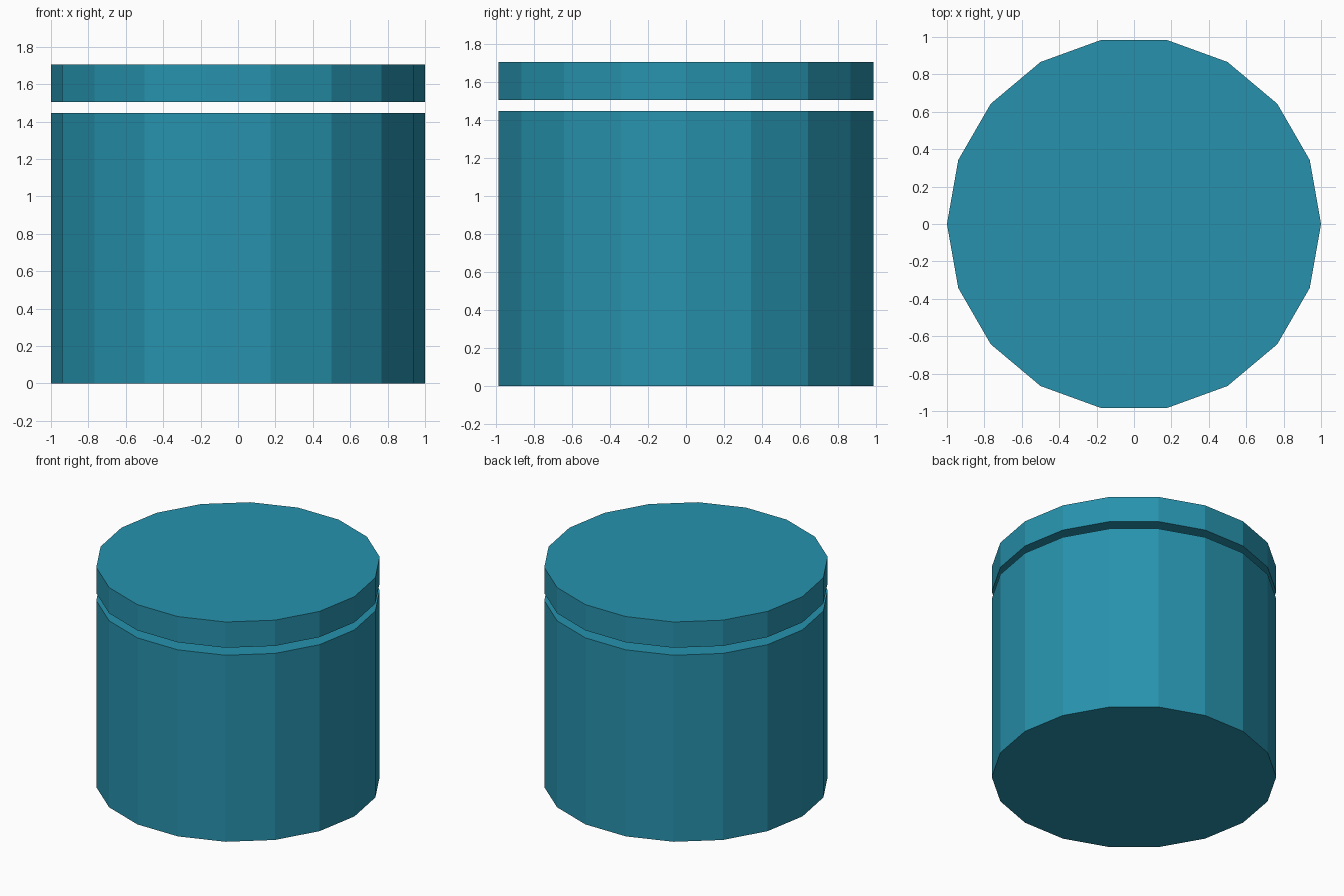
import bpy, bmesh
from math import cos, sin, tau

if "Cube" in bpy.data.objects:
    bpy.data.objects.remove(bpy.data.objects["Cube"])

SIDES = 18

teal = bpy.data.materials.new("teal")
teal.diffuse_color = (0.02, 0.29, 0.42, 1)
teal.use_nodes = True
teal.node_tree.nodes["Principled BSDF"].inputs["Base Color"].default_value = teal.diffuse_color


def prism(name, z0, z1):
    """Flat-sided drum with corners on the x axis."""
    bm = bmesh.new()
    ring = [bm.verts.new((cos(tau * i / SIDES), sin(tau * i / SIDES), z0)) for i in range(SIDES)]
    base = bm.faces.new(ring)
    top = bmesh.ops.extrude_face_region(bm, geom=[base], use_keep_orig=True)
    verts = [g for g in top["geom"] if isinstance(g, bmesh.types.BMVert)]
    bmesh.ops.translate(bm, verts=verts, vec=(0, 0, z1 - z0))
    bmesh.ops.recalc_face_normals(bm, faces=bm.faces)
    mesh = bpy.data.meshes.new(name)
    bm.to_mesh(mesh)
    bm.free()
    mesh.materials.append(teal)
    obj = bpy.data.objects.new(name, mesh)
    bpy.context.collection.objects.link(obj)
    return obj


# Main drum, and the lid floating just above it
prism("body", 0.0, 1.447)
prism("lid", 1.505, 1.705)
